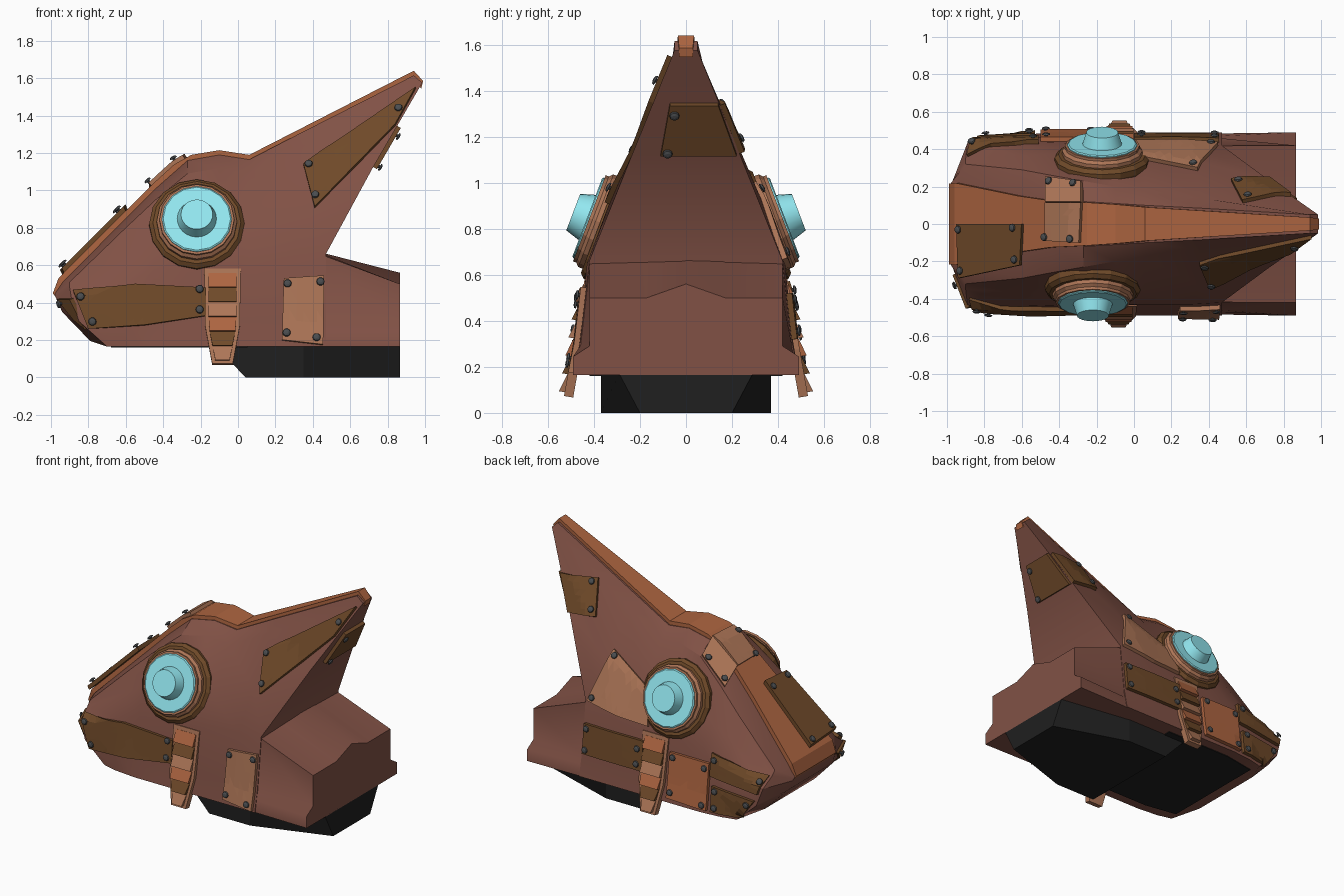
import bpy, bmesh
from math import cos, sin, pi
from mathutils import Vector, Matrix
from mathutils.bvhtree import BVHTree

if "Cube" in bpy.data.objects:
    bpy.data.objects.remove(bpy.data.objects["Cube"])

def mat(name, c):
    m = bpy.data.materials.new(name)
    m.diffuse_color = (*c, 1)
    m.use_nodes = True
    m.node_tree.nodes["Principled BSDF"].inputs["Base Color"].default_value = m.diffuse_color
    return m

HULL = mat("hull_rust", (.22, .083, .06))
ORANGE = mat("orange_rust", (.42, .13, .052))
BROWN = mat("brown_metal", (.16, .068, .022))
TAN = mat("copper_metal", (.42, .18, .095))
CYAN = mat("cyan_glass", (.29, .80, .87))
BLACK = mat("black_metal", (.014, .014, .014))
GREY = mat("bolt_steel", (.07, .075, .08))

def finish(name, bm, m, smooth=None):
    bmesh.ops.remove_doubles(bm, verts=bm.verts, dist=1e-5)
    bmesh.ops.recalc_face_normals(bm, faces=bm.faces)
    me = bpy.data.meshes.new(name)
    bm.to_mesh(me)
    bm.free()
    me.materials.append(m)
    ob = bpy.data.objects.new(name, me)
    bpy.context.collection.objects.link(ob)
    if smooth:
        bpy.ops.object.select_all(action='DESELECT')
        ob.select_set(True)
        bpy.context.view_layer.objects.active = ob
        bpy.ops.object.shade_smooth_by_angle(angle=smooth)
    return ob

def loft(name, stations, m, smooth=None):
    """Skin half sections (x, y, z), mirrored over y, and close the ends."""
    bm = bmesh.new()
    k = len(stations[0])
    rings = []
    for half in stations:
        full = list(half) + [(x, -y, z) for x, y, z in reversed(half)]
        rings.append([bm.verts.new(p) for p in full])
    n = 2 * k
    for a, b in zip(rings, rings[1:]):
        for i in range(n):
            j = (i + 1) % n
            bm.faces.new((a[i], a[j], b[j], b[i]))
    for r in (rings[0], rings[-1]):
        for i in range(k - 1):
            bm.faces.new((r[i], r[i + 1], r[n - 2 - i], r[n - 1 - i]))
    return finish(name, bm, m, smooth)

def prism(name, front, back, m):
    bm = bmesh.new()
    f = [bm.verts.new(p) for p in front]
    b = [bm.verts.new(p) for p in back]
    bm.faces.new(f)
    bm.faces.new(b[::-1])
    for i in range(len(f)):
        j = (i + 1) % len(f)
        bm.faces.new((f[i], b[i], b[j], f[j]))
    return finish(name, bm, m)

def lathe(name, profile, m, matrix, n=16, smooth=None):
    bm = bmesh.new()
    rings = [[bm.verts.new(matrix @ Vector((r * cos(2 * pi * i / n), r * sin(2 * pi * i / n), h)))
              for i in range(n)] for r, h in profile]
    for a, b in zip(rings, rings[1:]):
        for i in range(n):
            j = (i + 1) % n
            bm.faces.new((a[i], a[j], b[j], b[i]))
    bm.faces.new(rings[0])
    bm.faces.new(rings[-1])
    return finish(name, bm, m, smooth)

# hull: six lengthwise lines from ridge down to bottom edge
ridge = [(-.98, .21, .45), (-.94, .21, .51), (-.60, .15, .85), (-.44, .13, 1.01), (-.27, .12, 1.16),
         (-.1, .11, 1.19), (.06, .10, 1.165), (.35, .085, 1.315), (.94, .05, 1.615)]
shoulder = [(-.978, .22, .44), (-.90, .32, .51), (-.60, .29, .80), (-.44, .26, .95), (-.27, .23, 1.09),
            (-.1, .20, 1.12), (.06, .18, 1.09), (.35, .14, 1.24), (.985, .05, 1.575)]
cheek = [(-.975, .22, .43), (-.90, .35, .48), (-.61, .365, .65), (-.45, .375, .74), (-.27, .365, .81),
         (-.1, .36, .81), (.06, .36, .81), (.35, .33, .92), (.72, .235, 1.12)]
belt = [(-.97, .23, .42), (-.89, .435, .42), (-.61, .44, .51), (-.45, .435, .56), (-.27, .43, .60),
        (-.1, .43, .60), (.06, .43, .62), (.3, .43, .65), (.47, .42, .66)]
flank = [(-.94, .25, .35), (-.85, .45, .30), (-.61, .465, .31), (-.45, .465, .31), (-.27, .465, .31),
         (-.1, .465, .31), (.06, .465, .31), (.3, .465, .31), (.47, .46, .31)]
keel = [(-.79, .27, .195), (-.70, .45, .165), (-.6, .475, .165), (-.45, .49, .165), (-.27, .49, .165),
        (-.1, .49, .165), (.06, .49, .165), (.3, .49, .165), (.47, .49, .165)]
hull = loft("hull", list(zip(keel, flank, belt, cheek, shoulder, ridge)), HULL, .5)

# tail block: smooth at the front, stepped at the rear
loft("tail_block", [
    [(.45, .484, .165), (.45, .47, .245), (.45, .46, .29), (.45, .418, .655), (.45, .17, .662), (.45, 0, .667)],
    [(.865, .49, .165), (.865, .49, .245), (.865, .42, .29), (.865, .42, .50), (.865, .17, .50), (.865, 0, .56)],
], HULL, .9)

# raised orange strip along the ridge
crest = [(-.99, .215, .45), (-.96, .22, .53), (-.62, .15, .87), (-.45, .125, 1.04), (-.34, .12, 1.14),
         (-.25, .115, 1.19), (-.1, .105, 1.215), (.06, .09, 1.19), (.94, .035, 1.64), (.99, .03, 1.585)]
strip = loft("ridge_strip", [[(x + (.03 if x < .9 else -.01), y, z - .04), (x, y, z)] for x, y, z in crest], ORANGE)

# black base and underside plate
loft("base", [[(-.12, .37, .17), (.04, .37, 0)], [(.35, .37, .17), (.35, .37, 0)],
              [(.865, .29, .17), (.865, .2, 0)]], BLACK)
plate = [(-.68, .38), (-.45, .42), (.05, .42), (.05, -.42), (-.45, -.42), (-.68, -.38)]
prism("underside_plate", [(x, y, .16) for x, y in plate], [(x, y, .17) for x, y in plate], BLACK)

# eyes
for side, cx in ((-1, -.22), (1, -.17)):
    axis = Vector((0, .935 * side, .355))
    M = Matrix.Translation((cx, .345 * side, .817)) @ axis.to_track_quat('Z', 'Y').to_matrix().to_4x4()
    lathe("eye_outer_ring", [(.24, -.08), (.255, -.02), (.255, .01), (.235, .03), (.2, .03)], BROWN, M)
    lathe("eye_inner_ring", [(.215, 0), (.215, .05), (.2, .065), (.2, .08), (.18, .08)], TAN, M)
    lathe("eye_lens", [(.187, .05), (.187, .085), (.18, .09)], CYAN, M)
    lathe("eye_cap", [(.108, .08), (.085, .155)], CYAN, M, 24, .5)

# louvred side vents
def vent_point(side, cx, x, t, out):
    return (cx + x, side * (.42 + .09 * t + out), .58 - .51 * t + out * .17)

for side, cx in ((-1, -.083), (1, -.078)):
    outline = [(-.098, 0), (.098, 0), (.093, .6), (.055, 1), (-.055, 1), (-.093, .6)]
    prism("vent_frame", [vent_point(side, cx, x, t, .02) for x, t in outline],
          [vent_point(side, cx, x, t, -.02) for x, t in outline], TAN)
    for i in range(6):
        a, b = .05 + i * .153, .05 + (i + 1) * .153
        wa, wb = [(.075 if t < .6 else .075 - .1 * (t - .6)) for t in (a, b)]
        front = [(-wa, a, .022), (wa, a, .022), (wb, b, .045), (-wb, b, .045)]
        prism("vent_slat", [vent_point(side, cx, *p) for p in front],
              [vent_point(side, cx, x, t, 0) for x, t, o in front], (ORANGE, BROWN, TAN)[i % 3])

# flat snout plate lying on the strip
snout = [(-.94, 0), (-.59, 0), (-.60, -.22), (-.93, -.29)]
prism("snout_plate", [(x - .012, y, x + 1.515) for x, y in snout], [(x, y, x + 1.49) for x, y in snout], BROWN)

# other plates and bolts are laid onto the hull by casting rays
trees = []
for ob in (hull, strip):
    b = bmesh.new()
    b.from_mesh(ob.data)
    trees.append(BVHTree.FromBMesh(b))
    b.free()

VIEWS = {  # starting point for a ray, and its direction
    "left": (lambda a, b: Vector((a, -2, b)), Vector((0, 1, 0))),
    "right": (lambda a, b: Vector((a, 2, b)), Vector((0, -1, 0))),
    "top": (lambda a, b: Vector((a, b, 3)), Vector((0, 0, -1))),
    "rear": (lambda a, b: Vector((2, a, b)), Vector((-1, 0, 0))),
}

def cast(origin, d):
    hits = [h for h in (t.ray_cast(origin, d) for t in trees) if h[0]]
    if hits:
        h = min(hits, key=lambda q: q[3])
        return h[0], h[1]
    h = trees[0].find_nearest(origin + d * 1.8)
    return h[0], h[1]

def bolt(co, n):
    M = Matrix.Translation(co) @ n.to_track_quat('Z', 'Y').to_matrix().to_4x4()
    lathe("bolt", [(.009, 0), (.009, .028), (.022, .03), (.019, .038), (.008, .042)], GREY, M, 10)

def panel(name, view, pts, m, bolts=(), cuts=5):
    start, d = VIEWS[view]
    bm = bmesh.new()
    bm.faces.new([bm.verts.new(start(*p)) for p in pts])
    bmesh.ops.triangulate(bm, faces=bm.faces[:])
    if cuts:
        bmesh.ops.subdivide_edges(bm, edges=bm.edges[:], cuts=cuts, use_grid_fill=True)
    for v in bm.verts:
        v.co = cast(v.co.copy(), d)[0] - d * .012
    bmesh.ops.dissolve_limit(bm, angle_limit=.06, verts=bm.verts[:], edges=bm.edges[:])
    ob = finish(name, bm, m)
    mod = ob.modifiers.new("thickness", 'SOLIDIFY')
    mod.thickness, mod.offset = .024, 0
    for p in bolts:
        co, n = cast(start(*p), d)
        bolt(co, -n if n.dot(d) > 0 else n)

for x, y in [(-.92, -.03), (-.63, -.02), (-.62, -.19), (-.91, -.25)]:
    bolt(Vector((x, y, x + 1.50)), Vector((-1, 0, 1)))
panel("horn_plate", "left", [(.35, 1.14), (.95, 1.55), (.84, 1.35), (.41, .91)], BROWN,
      [(.38, 1.13), (.86, 1.43), (.415, .965)])
panel("belt_plate", "left", [(-.88, .46), (-.55, .50), (-.17, .48), (-.17, .33), (-.5, .28), (-.8, .26)], BROWN,
      [(-.84, .43), (-.775, .30), (-.205, .47), (-.205, .36)])
panel("nose_side_plate", "left", [(-.96, .42), (-.89, .42), (-.81, .26), (-.87, .31)], BROWN, [(-.93, .40)], 0)
panel("flank_plate", "left", [(.245, .53), (.46, .545), (.455, .175), (.235, .20)], TAN,
      [(.265, .50), (.44, .51), (.26, .235), (.42, .21)])
panel("triangle_plate", "right", [(.45, .67), (.34, 1.0), (.03, .83), (-.02, .62), (.2, .63)], TAN,
      [(.41, .69), (.32, .96)])
panel("rear_belt_plate", "right", [(.0, .52), (.455, .52), (.455, .32), (.0, .32)], BROWN,
      [(.43, .49), (.43, .35), (.04, .46), (.04, .36)])
panel("orange_plate", "right", [(-.2, .50), (-.5, .50), (-.5, .19), (-.2, .20)], ORANGE,
      [(-.23, .47), (-.47, .46), (-.23, .24), (-.47, .22)])
panel("front_belt_plate", "right", [(-.51, .57), (-.89, .485), (-.86, .38), (-.51, .42)], BROWN,
      [(-.54, .53), (-.86, .45)])
panel("jaw_plate", "right", [(-.53, .36), (-.84, .33), (-.74, .19), (-.53, .19)], BROWN,
      [(-.56, .33), (-.79, .30), (-.56, .22)])
panel("horn_side_patch", "right", [(.58, 1.36), (.84, 1.34), (.725, 1.13), (.52, 1.15)], BROWN,
      [(.61, 1.33), (.56, 1.18)])
panel("horn_rear_patch", "rear", [(-.07, 1.34), (.14, 1.34), (.22, 1.12), (-.11, 1.12)], BROWN,
      [(-.05, 1.305), (-.08, 1.14)], 0)
# brow plate folds over the edge of the strip
panel("brow_plate_top", "top", [(-.47, .115), (-.28, .115), (-.29, -.10), (-.47, -.09)], TAN,
      [(-.46, -.07), (-.33, -.08)])
panel("brow_plate_side", "top", [(-.47, .25), (-.28, .225), (-.28, .115), (-.47, .115)], TAN,
      [(-.44, .22), (-.31, .21)], 0)
